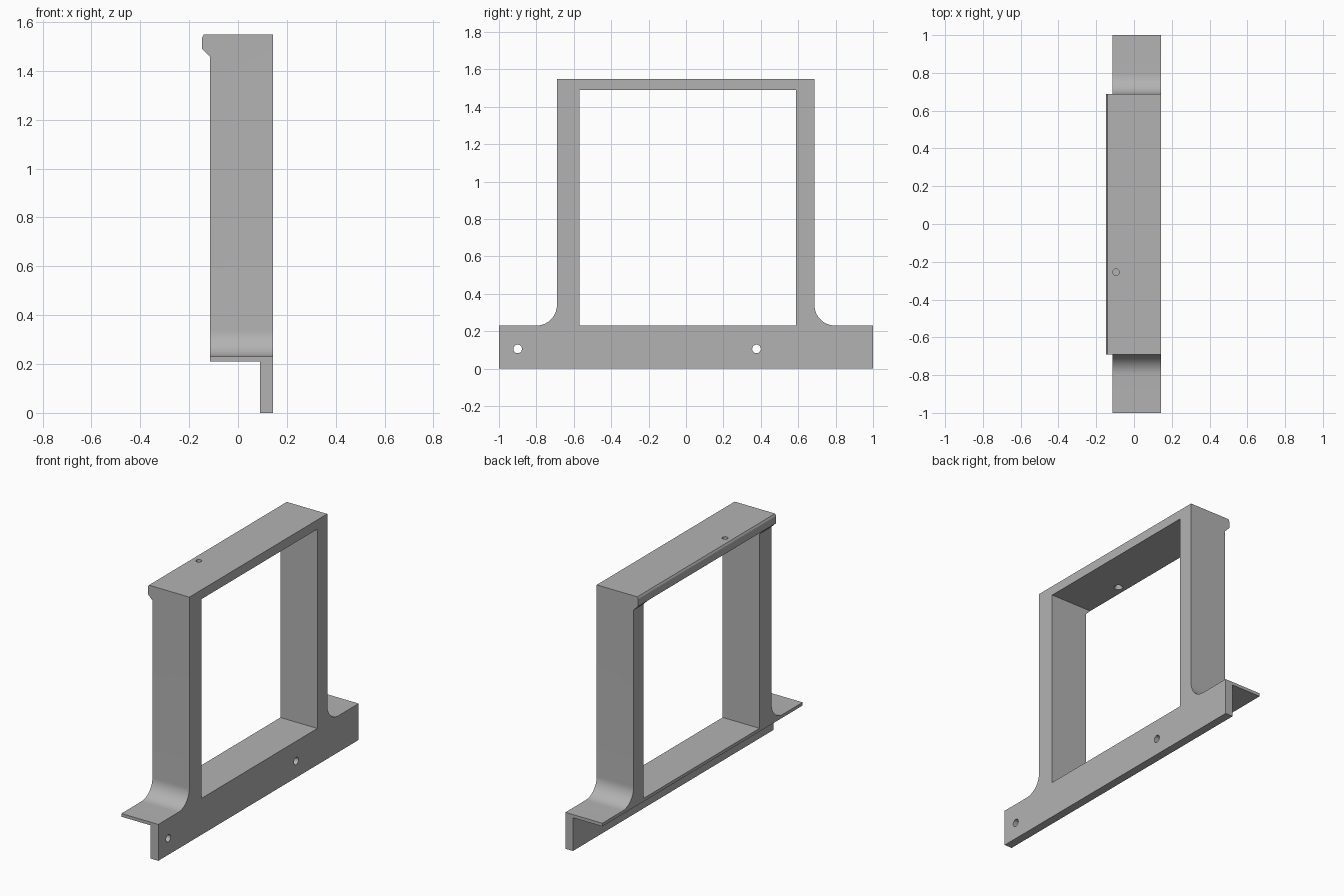
import bpy, bmesh, math
from mathutils import Vector

if "Cube" in bpy.data.objects:
    bpy.data.objects.remove(bpy.data.objects["Cube"])

grey = bpy.data.materials.new("plain grey")
grey.use_nodes = True
grey.diffuse_color = (0.45, 0.45, 0.45, 1)
grey.node_tree.nodes["Principled BSDF"].inputs["Base Color"].default_value = grey.diffuse_color

BACK, FACE = -0.115, 0.143        # depth of the frame along x
LEG_R, LEG_L, TOP, SHELF = -0.69, 0.687, 1.548, 0.23
FILLET = 0.11


def prism(name, points, depth):
    """Solid made by sweeping a closed loop of points along a vector."""
    bm = bmesh.new()
    face = bm.faces.new([bm.verts.new(p) for p in points])
    new = bmesh.ops.extrude_face_region(bm, geom=[face])["geom"]
    bmesh.ops.translate(bm, vec=depth, verts=[v for v in new if isinstance(v, bmesh.types.BMVert)])
    bmesh.ops.recalc_face_normals(bm, faces=bm.faces)
    mesh = bpy.data.meshes.new(name)
    bm.to_mesh(mesh)
    bm.free()
    mesh.materials.append(grey)
    obj = bpy.data.objects.new(name, mesh)
    bpy.context.collection.objects.link(obj)
    return obj


def box(name, lo, hi):
    loop = [(lo[0], lo[1], lo[2]), (hi[0], lo[1], lo[2]), (hi[0], hi[1], lo[2]), (lo[0], hi[1], lo[2])]
    return prism(name, loop, (0, 0, hi[2] - lo[2]))


def cylinder(name, centre, axis, r1, r2, length):
    bm = bmesh.new()
    bmesh.ops.create_cone(bm, cap_ends=True, segments=32, radius1=r1, radius2=r2, depth=length)
    mesh = bpy.data.meshes.new(name)
    bm.to_mesh(mesh)
    bm.free()
    mesh.materials.append(grey)
    obj = bpy.data.objects.new(name, mesh)
    obj.location = centre
    obj.rotation_euler = Vector(axis).to_track_quat("Z", "Y").to_euler()
    bpy.context.collection.objects.link(obj)
    return obj


def combine(target, tool, operation):
    mod = target.modifiers.new(tool.name, "BOOLEAN")
    mod.object, mod.operation, mod.solver = tool, operation, "EXACT"
    bpy.context.view_layer.objects.active = target
    bpy.ops.object.modifier_apply(modifier=mod.name)
    bpy.data.objects.remove(tool)


def fillet(y, side):
    """Arc running from the shelf up into a leg."""
    cy, cz = y + side * FILLET, SHELF + FILLET
    arc = [math.pi / 2 * i / 16 for i in range(17)]
    return [(FACE, cy - side * FILLET * math.sin(a), cz - FILLET * math.cos(a)) for a in arc]


# Outline of base and legs, swept to full depth
outline = [(FACE, 1, 0), (FACE, 1, SHELF)] + fillet(LEG_L, 1)
outline += [(FACE, LEG_L, TOP), (FACE, LEG_R, TOP)] + fillet(LEG_R, -1)[::-1]
outline += [(FACE, -1, SHELF), (FACE, -1, 0)]
frame = prism("mounting_frame", outline, (BACK - FACE, 0, 0))

# Overhanging lip along the top rear edge
lip = [(0, TOP), (-0.14, TOP), (-0.147, TOP - 0.012), (-0.147, 1.49), (BACK, 1.458), (0, 1.458)]
combine(frame, prism("top_lip", [(x, LEG_R, z) for x, z in lip], (0, LEG_L - LEG_R, 0)), "UNION")

# Space below the thin shelf, and the window between the legs
combine(frame, box("shelf_cutter", (-0.5, -1.2, -0.2), (0.09, 1.2, 0.21)), "DIFFERENCE")
combine(frame, box("window_cutter", (-0.5, -0.57, SHELF), (0.5, 0.588, 1.489)), "DIFFERENCE")

# Screw holes in the base plate and a countersunk hole in the top bar
for y in (-0.9, 0.377):
    combine(frame, cylinder("plate_hole", (0.12, y, 0.105), (1, 0, 0), 0.023, 0.023, 0.2), "DIFFERENCE")
combine(frame, cylinder("top_hole", (-0.095, -0.255, 1.52), (0, 0, 1), 0.017, 0.017, 0.2), "DIFFERENCE")
combine(frame, cylinder("countersink", (-0.095, -0.255, 1.495), (0, 0, 1), 0.03, 0.017, 0.025), "DIFFERENCE")

bpy.ops.object.select_all(action="DESELECT")
frame.select_set(True)
bpy.context.view_layer.objects.active = frame
bpy.ops.object.shade_smooth_by_angle(angle=math.radians(25))
